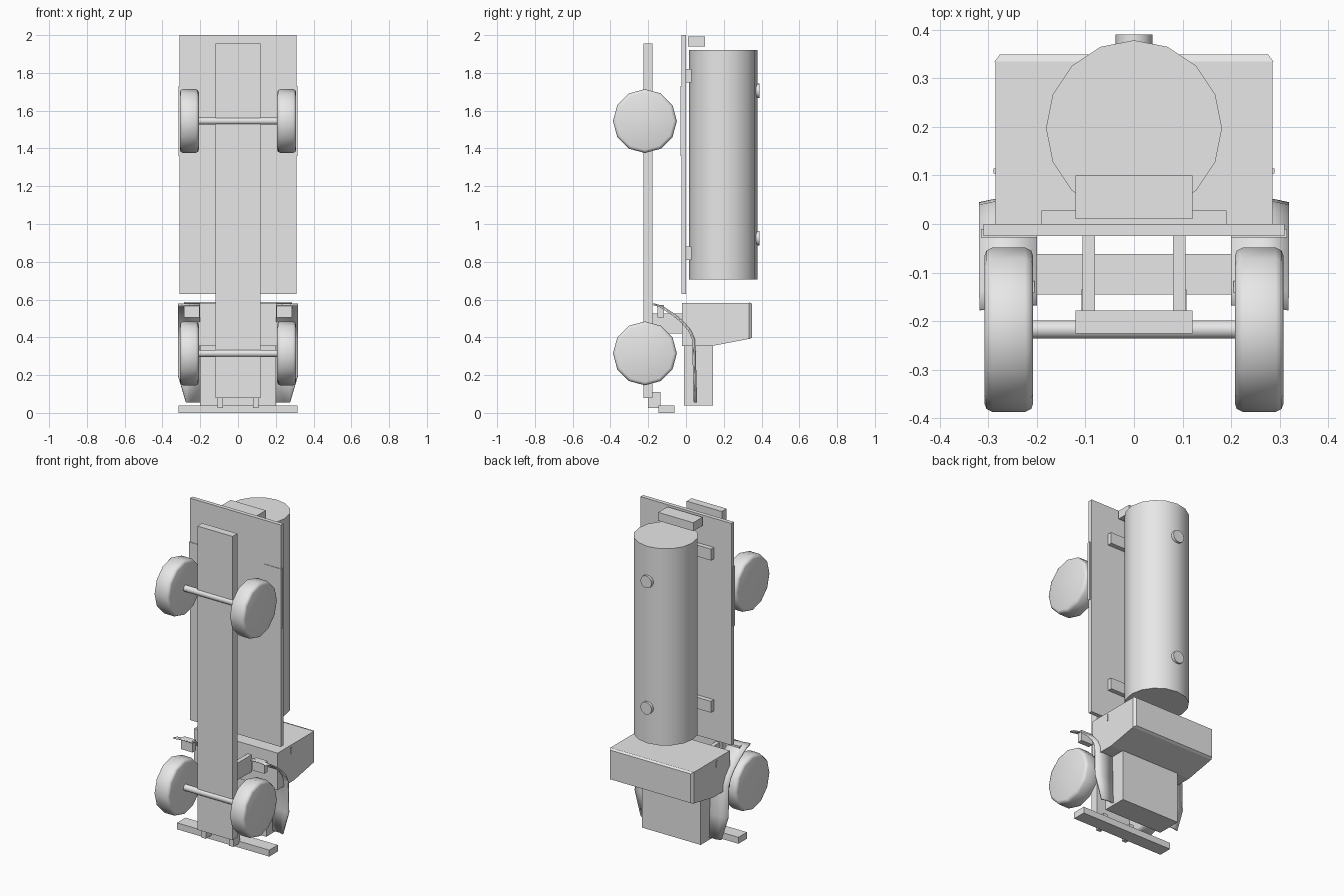
import bpy, bmesh, math
from mathutils import Vector, Matrix

if "Cube" in bpy.data.objects:
    bpy.data.objects.remove(bpy.data.objects["Cube"])

grey = bpy.data.materials.new("light_grey")
grey.diffuse_color = (0.8, 0.8, 0.8, 1)
grey.use_nodes = True
grey.node_tree.nodes["Principled BSDF"].inputs["Base Color"].default_value = grey.diffuse_color


def finish(name, bm, smooth=None):
    bmesh.ops.recalc_face_normals(bm, faces=bm.faces)
    me = bpy.data.meshes.new(name)
    bm.to_mesh(me)
    bm.free()
    me.materials.append(grey)
    ob = bpy.data.objects.new(name, me)
    bpy.context.collection.objects.link(ob)
    if smooth:
        bpy.ops.object.select_all(action='DESELECT')
        ob.select_set(True)
        bpy.context.view_layer.objects.active = ob
        bpy.ops.object.shade_smooth_by_angle(angle=math.radians(smooth))
    return ob


def box(name, x0, x1, y0, y1, z0, z1):
    bm = bmesh.new()
    bmesh.ops.create_cube(bm, size=1)
    for v in bm.verts:
        v.co = Vector(((x0 + x1) / 2 + v.co.x * (x1 - x0),
                       (y0 + y1) / 2 + v.co.y * (y1 - y0),
                       (z0 + z1) / 2 + v.co.z * (z1 - z0)))
    return finish(name, bm)


def pair(name, x0, x1, *rest):
    box(name + "_right", x0, x1, *rest)
    box(name + "_left", -x1, -x0, *rest)


def cylinder(name, centre, radius, length, axis, sides):
    bm = bmesh.new()
    turn = {'x': Matrix.Rotation(math.pi / 2, 4, 'Y'),
            'y': Matrix.Rotation(math.pi / 2, 4, 'X'),
            'z': Matrix.Identity(4)}[axis]
    bmesh.ops.create_cone(bm, cap_ends=True, segments=sides, radius1=radius,
                          radius2=radius, depth=length,
                          matrix=Matrix.Translation(centre) @ turn)
    return finish(name, bm, 35)


# Chassis and load deck
box("chassis_beam", -0.12, 0.12, -0.225, -0.178, 0.08, 1.955)
box("load_deck", -0.31, 0.31, -0.025, 0, 0.63, 2.0)
pair("rear_mudguard", 0.2, 0.315, -0.028, -0.01, 1.36, 1.73)

# Tank with saddles, hatches and rear box
cylinder("tank", (0, 0.197, 1.3125), 0.181, 1.215, 'z', 16)
for i, z in enumerate((0.845, 1.785)):
    box(f"tank_saddle_{i}", -0.19, 0.19, 0, 0.028, z - 0.035, z + 0.035)
for i, z in enumerate((0.925, 1.705)):
    cylinder(f"tank_hatch_{i}", (0, 0.375, z), 0.038, 0.03, 'y', 16)
box("rear_box", -0.12, 0.12, 0.01, 0.1, 1.94, 1.992)

# Wheels and axles
WY, WR, WX = -0.2175, 0.169, 0.2575
tyre = [(0, -0.050), (0.152, -0.050), (0.163, -0.046), (0.169, -0.034),
        (0.169, 0.034), (0.163, 0.046), (0.152, 0.050), (0, 0.050)]


def wheel(name, x, z):
    bm = bmesh.new()
    vs = [bm.verts.new((x + w, WY, z + r)) for r, w in tyre]
    es = [bm.edges.new(p) for p in zip(vs, vs[1:])]
    bmesh.ops.spin(bm, geom=vs + es, cent=(x, WY, z), axis=(1, 0, 0),
                   angle=math.tau, steps=12)
    bmesh.ops.remove_doubles(bm, verts=bm.verts, dist=0.0005)
    finish(name, bm, 80)


for tag, z in (("front", 0.315), ("rear", 1.545)):
    cylinder(tag + "_axle", (0, -0.217, z), 0.019, 0.44, 'x', 12)
    for side, s in (("right", 1), ("left", -1)):
        wheel(f"{tag}_wheel_{side}", s * WX, z)

# Cab with sloping windscreen face, and chamfered roof
bm = bmesh.new()
outline = [(-0.02, 0.355), (0.14, 0.355), (0.335, 0.392), (0.335, 0.583), (-0.02, 0.583)]
f = bm.faces.new([bm.verts.new((-0.285, y, z)) for y, z in outline])
ext = bmesh.ops.extrude_face_region(bm, geom=[f])
bmesh.ops.translate(bm, vec=(0.57, 0, 0),
                    verts=[g for g in ext["geom"] if isinstance(g, bmesh.types.BMVert)])
finish("cab", bm)

roof = box("cab_roof", -0.287, 0.287, 0.334, 0.349, 0.39, 0.586)
for v in roof.data.vertices:
    if v.co.y > 0.34:
        v.co.x *= 0.96
        v.co.z += 0.008 if v.co.z < 0.5 else -0.008

pair("door_handle", 0.284, 0.289, 0.104, 0.114, 0.53, 0.57)
pair("cab_mount", 0.08, 0.106, -0.18, -0.015, 0.42, 0.525)
box("hood", -0.2, 0.2, -0.01, 0.142, 0.04, 0.36)

# Curved front fenders, tapering towards the nose
path = [(-0.167, 0.575), (-0.13, 0.565), (-0.06, 0.52), (-0.01, 0.478), (0.025, 0.437),
        (0.046, 0.39), (0.051, 0.2), (0.055, 0.055)]
for side, s in (("right", 1), ("left", -1)):
    bm = bmesh.new()
    rows = []
    for y, z in path:
        outer = 0.318 if z >= 0.2 else 0.275
        rows.append([bm.verts.new((s * x, y - d, z)) for x, d in
                     ((0.2, 0), (0.27 if z >= 0.2 else 0.25, 0), (outer, 0.01))])
    for a, b in zip(rows, rows[1:]):
        for i in range(2):
            bm.faces.new((a[i], a[i + 1], b[i + 1], b[i]))
    ob = finish("front_fender_" + side, bm, 30)
    mod = ob.modifiers.new("thickness", 'SOLIDIFY')
    mod.thickness = 0.008
    mod.offset = 0

# Steps, bumper and bumper brackets
pair("step", 0.205, 0.285, -0.15, -0.117, 0.505, 0.572)
box("bumper", -0.315, 0.315, -0.145, -0.062, 0, 0.04)
pair("bumper_bracket_lower", 0.08, 0.108, -0.2, -0.135, 0.025, 0.08)
pair("bumper_bracket_upper", 0.08, 0.108, -0.18, -0.135, 0.04, 0.11)
